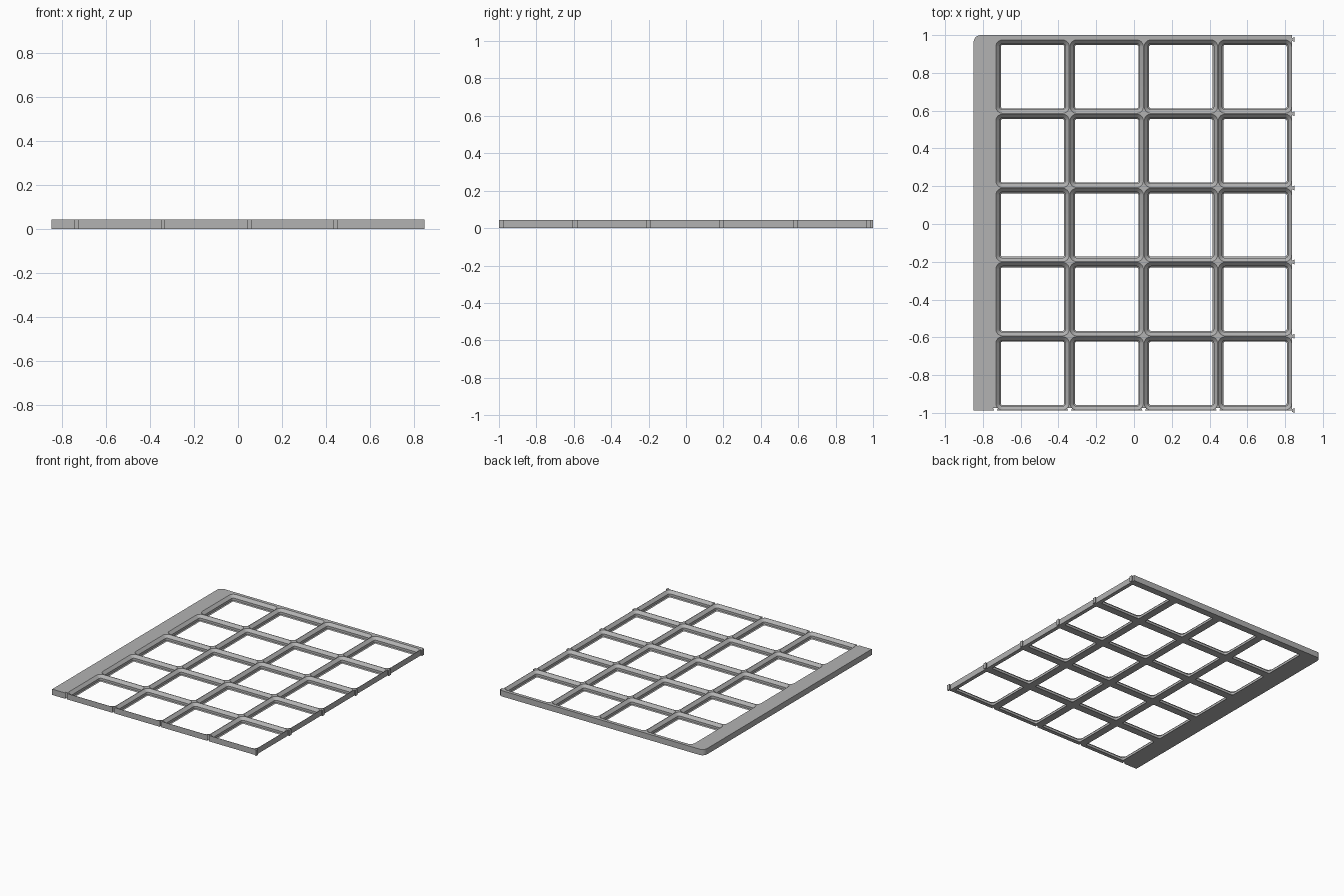
import bpy, bmesh, math

if "Cube" in bpy.data.objects:
    bpy.data.objects.remove(bpy.data.objects["Cube"])

H = 0.0435                 # plate height
P = 0.3927                 # cell pitch
X0, Y0 = -0.7335, -0.987   # front left corner of the cell grid
X1, Y1 = X0 + 4 * P, Y0 + 5 * P
LEFT, BACK, RIGHT = -0.849, 1.0, 0.849
NECK, HEAD, DEPTH = 0.007, 0.013, RIGHT - X1   # dovetail connector sizes

grey = bpy.data.materials.new("grey plastic")
grey.diffuse_color = (0.45, 0.45, 0.45, 1)
grey.use_nodes = True
grey.node_tree.nodes["Principled BSDF"].inputs["Base Color"].default_value = grey.diffuse_color


def rounded(cx, cy, half, r, n=6):
    """Counter-clockwise rounded square outline."""
    pts = []
    for k, (sx, sy) in enumerate([(1, 1), (-1, 1), (-1, -1), (1, -1)]):
        for i in range(n + 1):
            a = math.pi / 2 * (k + i / n)
            pts.append((cx + sx * (half - r) + r * math.cos(a),
                        cy + sy * (half - r) + r * math.sin(a)))
    return pts


def loft(bm, layers):
    """Closed solid through (outline, z) layers, bottom to top."""
    rings = [[bm.verts.new((x, y, z)) for x, y in pts] for pts, z in layers]
    bm.faces.new(rings[0][::-1])
    bm.faces.new(rings[-1])
    for a, b in zip(rings, rings[1:]):
        for i in range(len(a)):
            j = (i + 1) % len(a)
            bm.faces.new((a[i], a[j], b[j], b[i]))


def finish(bm, name):
    bmesh.ops.recalc_face_normals(bm, faces=bm.faces)
    me = bpy.data.meshes.new(name)
    bm.to_mesh(me)
    bm.free()
    ob = bpy.data.objects.new(name, me)
    me.materials.append(grey)
    bpy.context.collection.objects.link(ob)
    return ob


# Slab outline: sockets along the front, tabs along the right, one round corner
outline = [(LEFT, Y0)]
for i in range(4):
    x = X0 + i * P
    outline += [(x - NECK, Y0), (x - HEAD, Y0 + DEPTH),
                (x + HEAD, Y0 + DEPTH), (x + NECK, Y0)]
outline.append((X1, Y0))
for j in range(6):
    y = Y0 + j * P
    outline += [(X1, y - NECK), (RIGHT, y - HEAD), (RIGHT, y + HEAD), (X1, y + NECK)]
outline.append((X1, BACK))
R = 0.0375
for i in range(9):
    a = math.pi / 2 * (1 + i / 8)
    outline.append((LEFT + R + R * math.cos(a), BACK - R + R * math.sin(a)))

bm = bmesh.new()
loft(bm, [(outline, 0), (outline, H)])
plate = finish(bm, "grid_plate")

# Stepped cell pockets: (inset from the cell boundary, height)
steps = [(0.0285, -0.01), (0.0285, 0), (0.022, 0.0065),
         (0.022, 0.0234), (0.002, H), (0.002, H + 0.01)]
bm = bmesh.new()
for i in range(4):
    for j in range(5):
        cx, cy = X0 + (i + 0.5) * P, Y0 + (j + 0.5) * P
        loft(bm, [(rounded(cx, cy, P / 2 - s, R - s), z) for s, z in steps])
cutter = finish(bm, "cell_cutter")
cutter.hide_render = True
cutter.hide_viewport = True

mod = plate.modifiers.new("cells", 'BOOLEAN')
mod.operation = 'DIFFERENCE'
mod.solver = 'EXACT'
mod.object = cutter
bpy.context.view_layer.objects.active = plate
plate.select_set(True)
bpy.ops.object.modifier_apply(modifier=mod.name)
bpy.data.objects.remove(cutter)
bpy.ops.object.shade_smooth_by_angle(angle=math.radians(30))
